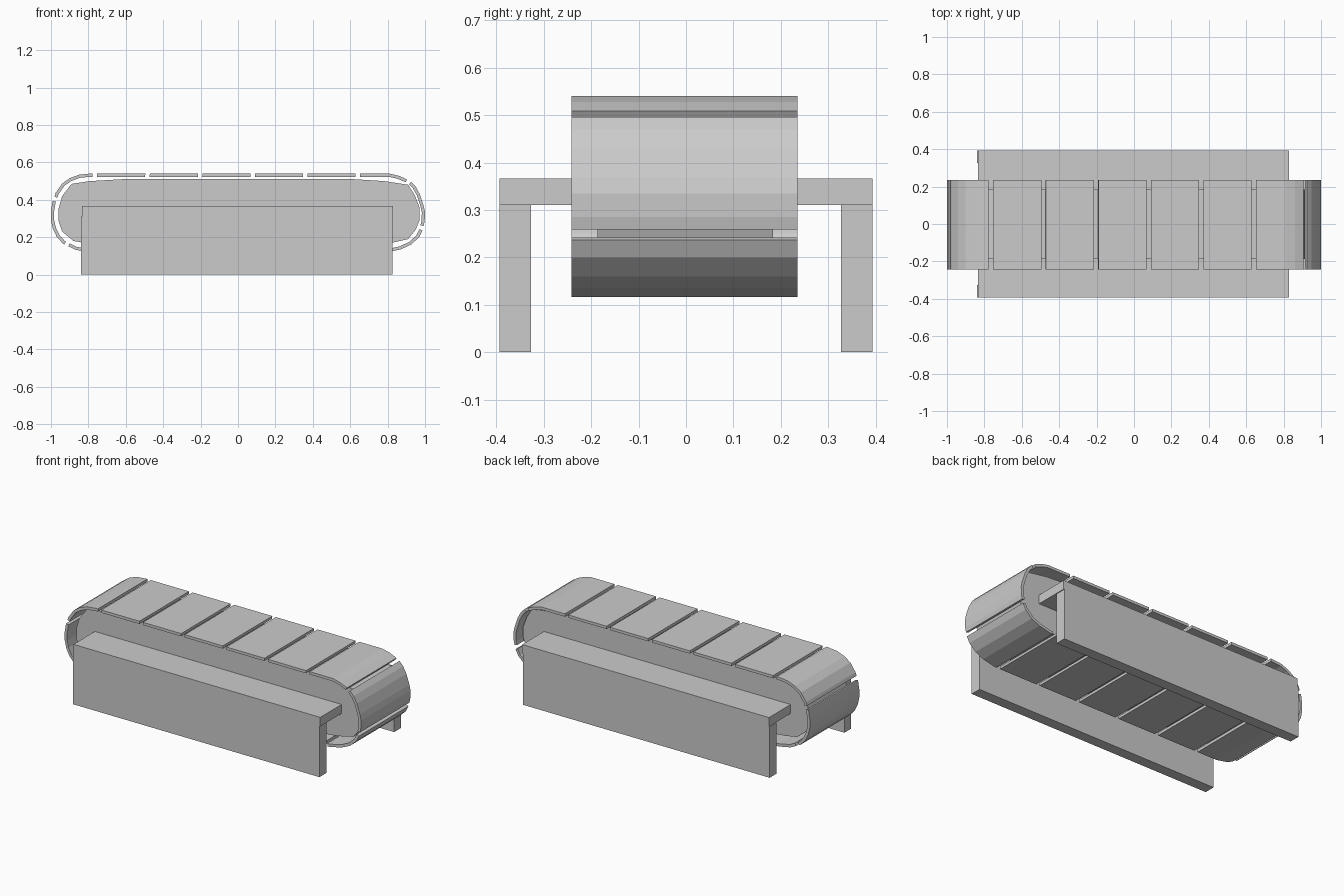
import bpy, bmesh
from mathutils import Vector

if "Cube" in bpy.data.objects:
    bpy.data.objects.remove(bpy.data.objects["Cube"])


def extrude_profile(name, pts, axis, a, b):
    """Closed profile extruded along x (pts are y,z) or y (pts are x,z)."""
    bm = bmesh.new()
    place = (lambda p, t: (t, p[0], p[1])) if axis == 'x' else (lambda p, t: (p[0], t, p[1]))
    f = bm.faces.new([bm.verts.new(place(p, a)) for p in pts])
    ext = bmesh.ops.extrude_face_region(bm, geom=[f])
    vs = [g for g in ext['geom'] if isinstance(g, bmesh.types.BMVert)]
    bmesh.ops.translate(bm, verts=vs, vec=(b - a, 0, 0) if axis == 'x' else (0, b - a, 0))
    bmesh.ops.recalc_face_normals(bm, faces=bm.faces)
    me = bpy.data.meshes.new(name)
    bm.to_mesh(me)
    bm.free()
    ob = bpy.data.objects.new(name, me)
    bpy.context.collection.objects.link(ob)
    return ob


# Inner body of the conveyor
body = [(-.62, .51), (.62, .51), (.78, .50), (.91, .48), (.945, .425), (.97, .36), (.97, .29),
        (.95, .24), (.91, .19), (.80, .165), (.62, .15), (-.62, .15), (-.80, .165), (-.88, .18),
        (-.94, .23), (-.96, .29), (-.96, .35), (-.94, .42), (-.89, .485), (-.79, .50)]
extrude_profile("conveyor_body", body, 'y', -.187, .184)

# Belt path: outer outline, clockwise from the first top gap
outer = [Vector(p) for p in [
    (-.765, .54), (.81, .54), (.86, .528), (.92, .502), (.95, .47), (.972, .43), (.992, .37),
    (1, .335), (.998, .285), (.988, .24), (.968, .20), (.925, .16), (.87, .135), (.79, .117),
    (-.79, .117), (-.87, .133), (-.935, .165), (-.968, .20), (-.99, .245), (-1, .29),
    (-1, .34), (-.992, .39), (-.975, .437), (-.94, .487), (-.90, .515), (-.85, .534), (-.79, .54)]]
n = len(outer)
inner = []
for i, p in enumerate(outer):
    d1 = (p - outer[i - 1]).normalized()
    d2 = (outer[(i + 1) % n] - p).normalized()
    n1, n2 = Vector((d1.y, -d1.x)), Vector((d2.y, -d2.x))
    inner.append(p + (n1 + n2) * .017 / (1 + n1.dot(n2)))

dist = [0.0]
for i in range(n):
    dist.append(dist[-1] + (outer[(i + 1) % n] - outer[i]).length)


def at(loop, s):
    i = max(k for k in range(n) if dist[k] <= s)
    t = (s - dist[i]) / (dist[i + 1] - dist[i])
    return loop[i].lerp(loop[(i + 1) % n], t)


# Separate belt plates with narrow gaps
COUNT, GAP = 16, .024
step = dist[-1] / COUNT
for k in range(COUNT):
    s0, s1 = k * step + GAP / 2, (k + 1) * step - GAP / 2
    stops = [s0] + [d for d in dist[:n] if s0 + .003 < d < s1 - .003] + [s1]
    pts = [at(outer, s) for s in stops] + [at(inner, s) for s in reversed(stops)]
    extrude_profile(f"belt_plate_{k + 1}", pts, 'y', -.242, .235)

# Side shelves on long support panels
for side, s in (("front", -1), ("back", 1)):
    shelf = [(s * .184, .311), (s * .393, .311), (s * .393, .366), (s * .184, .366)]
    leg = [(s * .327, 0), (s * .393, 0), (s * .393, .311), (s * .327, .311)]
    extrude_profile(side + "_shelf", shelf, 'x', -.835, .83)
    extrude_profile(side + "_leg_panel", leg, 'x', -.84, .825)
